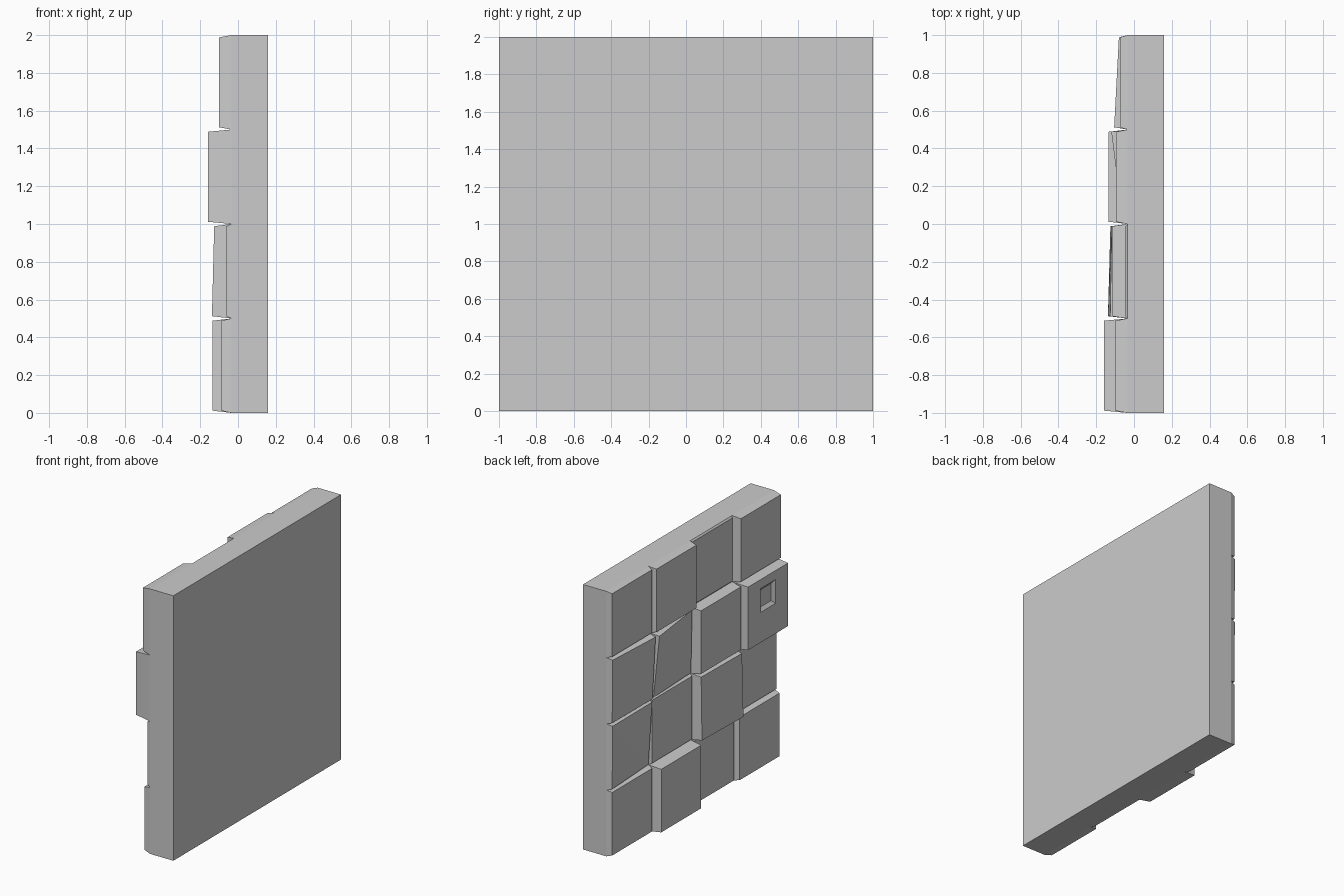
import bpy, bmesh

if "Cube" in bpy.data.objects:
    bpy.data.objects.remove(bpy.data.objects["Cube"])

BASE = -0.035     # x of the slab surface the tiles rise from
BACK = 0.16       # x of the flat rear face
PITCH = 0.5       # tile spacing
INSET = 0.012     # taper of each tile's sides


def finish(name, bm):
    bmesh.ops.recalc_face_normals(bm, faces=bm.faces)
    mesh = bpy.data.meshes.new(name)
    bm.to_mesh(mesh)
    bm.free()
    obj = bpy.data.objects.new(name, mesh)
    bpy.context.collection.objects.link(obj)
    return obj


def ring(bm, xs, y0, y1, z0, z1):
    # corner order: top-left, top-right, bottom-right, bottom-left (seen from -x)
    pts = [(y1, z1), (y0, z1), (y0, z0), (y1, z0)]
    return [bm.verts.new((x, y, z)) for x, (y, z) in zip(xs, pts)]


def bridge(bm, a, b):
    for i in range(4):
        j = (i + 1) % 4
        bm.faces.new((a[i], a[j], b[j], b[i]))


def tile(name, xs, y1, z1, recess=None):
    bm = bmesh.new()
    y0, z0 = y1 - PITCH, z1 - PITCH
    root = ring(bm, [BASE] * 4, y0, y1, z0, z1)
    face = ring(bm, xs, y0 + INSET, y1 - INSET, z0 + INSET, z1 - INSET)
    bridge(bm, root, face)
    bm.faces.new(root)
    if recess:
        # small square dimple with sloped walls
        cy, cz, r, depth = recess
        rim = ring(bm, xs, cy - r, cy + r, cz - r, cz + r)
        s = r * 0.72
        floor = ring(bm, [x + depth for x in xs], cy - s, cy + s, cz - s, cz + s)
        bridge(bm, face, rim)
        bridge(bm, rim, floor)
        bm.faces.new(floor)
    else:
        # tilted faces may be twisted, so split them into two triangles
        bm.faces.new((face[0], face[1], face[2]))
        bm.faces.new((face[0], face[2], face[3]))
        bmesh.ops.dissolve_limit(bm, angle_limit=0.002, verts=bm.verts, edges=bm.edges)
    return finish(name, bm)


# Backing slab
bm = bmesh.new()
bmesh.ops.create_cube(bm, size=1)
for v in bm.verts:
    v.co = (BACK if v.co.x > 0 else BASE, v.co.y * 2, v.co.z * 2 + 1)
finish("backing_slab", bm)

# Tile heights: one x for a flat tile, or four corners for a tilted one
rows = [
    [-0.075, -0.095, -0.045, -0.10],
    [(-0.08, -0.105, -0.078, -0.075), (-0.12, -0.06, -0.05, -0.07), -0.117, -0.16],
    [(-0.078, -0.075, -0.045, -0.075), -0.057,
     (-0.118, -0.126, -0.138, -0.125), -0.063],
    [-0.075, -0.135, -0.06, -0.09],
]
for r, row in enumerate(rows):
    for c, h in enumerate(row):
        xs = h if isinstance(h, tuple) else (h,) * 4
        dimple = (-0.75, 1.33, 0.09, 0.02) if (r, c) == (1, 3) else None
        tile(f"tile_{r + 1}_{c + 1}", xs, 1 - c * PITCH, 2 - r * PITCH, dimple)
